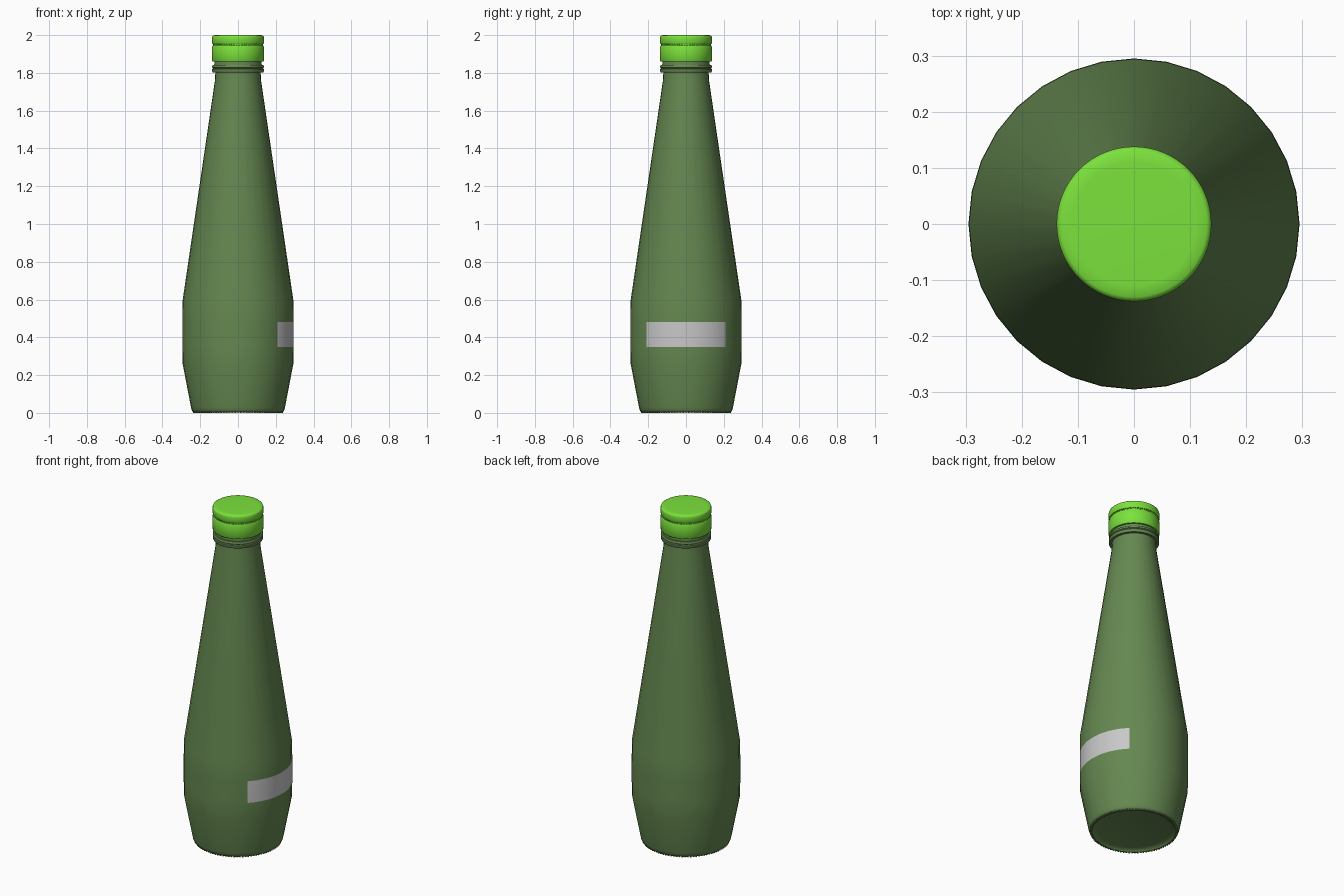
import bpy, bmesh, math
from mathutils import Matrix

if "Cube" in bpy.data.objects:
    bpy.data.objects.remove(bpy.data.objects["Cube"])


def mat(name, rgb):
    m = bpy.data.materials.new(name)
    m.diffuse_color = (*rgb, 1)
    m.use_nodes = True
    m.node_tree.nodes["Principled BSDF"].inputs["Base Color"].default_value = m.diffuse_color
    return m


GLASS = mat("bottle green", (0.13, 0.245, 0.082))
CAP = mat("bright green", (0.2, 0.76, 0.045))
LABEL = mat("label grey", (0.58, 0.58, 0.58))


def finish(bm, name, mats, angle=50):
    me = bpy.data.meshes.new(name)
    bmesh.ops.recalc_face_normals(bm, faces=bm.faces)
    bm.to_mesh(me)
    bm.free()
    ob = bpy.data.objects.new(name, me)
    bpy.context.collection.objects.link(ob)
    for m in mats:
        me.materials.append(m)
    bpy.ops.object.select_all(action='DESELECT')
    ob.select_set(True)
    bpy.context.view_layer.objects.active = ob
    bpy.ops.object.shade_smooth_by_angle(angle=math.radians(angle))
    return ob


def lathe(profile, seg):
    """Turn (radius, z) points round the z axis; the ends are closed."""
    bm = bmesh.new()
    rings = []
    for r, z in profile:
        rings.append([bm.verts.new((r * math.cos(2 * math.pi * i / seg),
                                    r * math.sin(2 * math.pi * i / seg), z))
                      for i in range(seg)])
    for a, b in zip(rings, rings[1:]):
        for i in range(seg):
            j = (i + 1) % seg
            bm.faces.new((a[i], a[j], b[j], b[i]))
    bm.faces.new(rings[0][::-1])
    bm.faces.new(rings[-1])
    return bm


def studs(name, count, radius, z, size, m):
    """Ring of tiny studs."""
    bm = bmesh.new()
    for i in range(count):
        mx = (Matrix.Rotation(2 * math.pi * i / count, 4, 'Z')
              @ Matrix.Translation((radius, 0, z))
              @ Matrix.Diagonal((*size, 1)))
        bmesh.ops.create_cube(bm, size=1, matrix=mx)
    finish(bm, name, [m], 30)


# Bottle body with the label band on the +x side
body = lathe([(0.2, 0.014), (0.222, 0.008), (0.228, 0.001), (0.238, 0.003),
              (0.246, 0.016), (0.249, 0.03), (0.293, 0.26), (0.295, 0.35),
              (0.295, 0.48), (0.294, 0.59), (0.122, 1.76), (0.12, 1.80)], 32)
for f in body.faces:
    c = f.calc_center_median()
    if 0.36 < c.z < 0.47 and abs(math.atan2(c.y, c.x)) < math.pi / 4:
        f.material_index = 1
finish(body, "bottle_body", [GLASS, LABEL])

# Neck finish: two collar rings and the mouth
finish(lathe([(0.118, 1.79), (0.12, 1.803), (0.134, 1.803), (0.137, 1.808),
              (0.137, 1.82), (0.132, 1.824), (0.137, 1.828), (0.137, 1.836),
              (0.134, 1.841), (0.126, 1.842), (0.124, 1.87)], 64),
       "neck_collar", [GLASS], 40)

# Cap: lower band, groove, and lid
finish(lathe([(0.122, 1.859), (0.134, 1.859), (0.138, 1.865), (0.138, 1.937),
              (0.134, 1.946), (0.127, 1.947)], 64), "cap_band", [CAP], 50)
finish(lathe([(0.127, 1.945), (0.127, 1.954), (0.135, 1.954), (0.138, 1.96),
              (0.138, 1.988), (0.136, 1.995), (0.13, 1.999), (0.11, 2.0)], 64),
       "cap_lid", [CAP], 50)

# Small studs: cap bridges and knurled foot
studs("cap_bridges", 64, 0.129, 1.95, (0.008, 0.005, 0.01), CAP)
studs("foot_knurls", 96, 0.234, 0.004, (0.01, 0.007, 0.008), GLASS)
